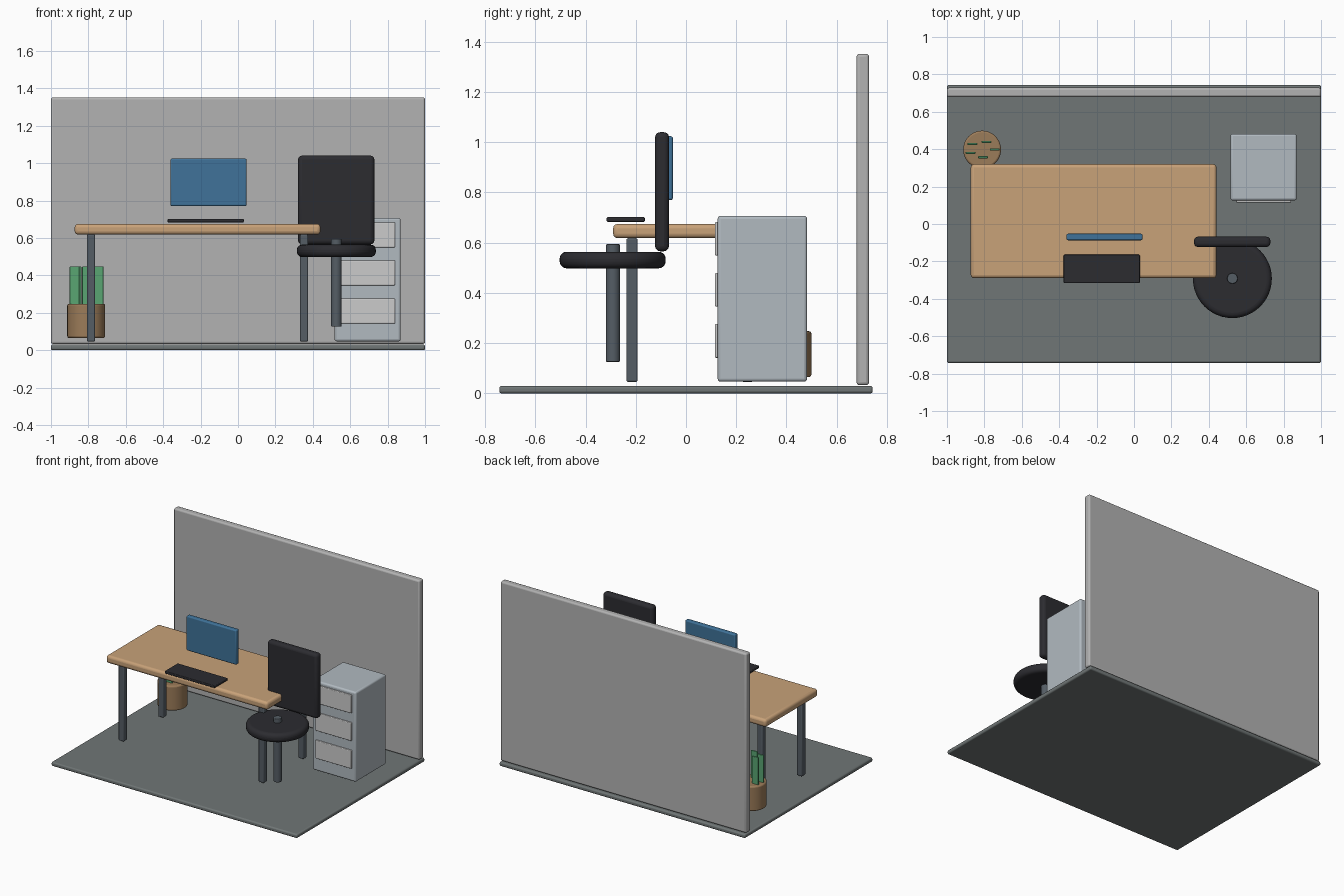
import bpy

if "Cube" in bpy.data.objects:
    bpy.data.objects.remove(bpy.data.objects["Cube"])


def material(name, rgb):
    m = bpy.data.materials.new(name)
    m.diffuse_color = (*rgb, 1)
    m.use_nodes = True
    m.node_tree.nodes["Principled BSDF"].inputs["Base Color"].default_value = m.diffuse_color
    return m


WOOD = material("wood", (0.58, 0.36, 0.19))
CARPET = material("carpet", (0.16, 0.18, 0.18))
STEEL = material("steel", (0.09, 0.11, 0.13))
BLACK = material("black", (0.025, 0.025, 0.03))
BLUE = material("blue", (0.05, 0.17, 0.32))
CABINET = material("cabinet_grey", (0.44, 0.49, 0.53))
FRONT = material("drawer_grey", (0.68, 0.70, 0.67))
CLAY = material("clay", (0.33, 0.20, 0.10))
GREEN = material("green", (0.10, 0.38, 0.17))
WALL = material("wall_grey", (0.45, 0.45, 0.45))


def finish(name, mat, bevel, segments=3):
    ob = bpy.context.object
    ob.name = name
    ob.data.materials.append(mat)
    bpy.ops.object.transform_apply(location=False, rotation=False, scale=True)
    mod = ob.modifiers.new("rounded_edges", 'BEVEL')
    mod.width = bevel
    mod.segments = segments
    mod.limit_method = 'ANGLE'
    bpy.ops.object.shade_smooth_by_angle()
    return ob


def box(name, x, y, z, mat, bevel):
    """Rounded box from (min, max) ranges."""
    bpy.ops.mesh.primitive_cube_add(size=1, location=[(r[0] + r[1]) / 2 for r in (x, y, z)])
    bpy.context.object.scale = [r[1] - r[0] for r in (x, y, z)]
    return finish(name, mat, bevel)


def cylinder(name, x, y, z, radius, mat, bevel, segments=3):
    bpy.ops.mesh.primitive_cylinder_add(vertices=48, radius=radius, depth=z[1] - z[0],
                                        location=(x, y, (z[0] + z[1]) / 2))
    return finish(name, mat, bevel, segments)


# Floor and back partition
box("floor", (-1, 1), (-0.743, 0.743), (0, 0.03), CARPET, 0.01)
box("partition_wall", (-1, 1), (0.679, 0.729), (0.033, 1.352), WALL, 0.012)

# Desk with four legs
box("desk_top", (-0.873, 0.441), (-0.29, 0.32), (0.618, 0.675), WOOD, 0.018)
for side, x in (("left", -0.786), ("right", 0.353)):
    for end, y in (("front", -0.215), ("back", 0.245)):
        box(f"desk_leg_{end}_{side}", (x - 0.022, x + 0.022), (y - 0.022, y + 0.022),
            (0.046, 0.618), STEEL, 0.007)

# Screen and keyboard
box("monitor", (-0.361, 0.046), (-0.087, -0.052), (0.77, 1.024), BLUE, 0.008)
box("keyboard", (-0.376, 0.031), (-0.316, -0.164), (0.683, 0.702), BLACK, 0.005)

# Chair
cylinder("chair_seat", 0.526, -0.292, (0.498, 0.564), 0.211, BLACK, 0.028, 5)
box("chair_back", (0.321, 0.729), (-0.123, -0.068), (0.566, 1.04), BLACK, 0.02)
cylinder("chair_post", 0.526, -0.291, (0.126, 0.594), 0.028, STEEL, 0.004)

# Drawer cabinet
box("cabinet", (0.516, 0.87), (0.126, 0.482), (0.047, 0.707), CABINET, 0.012)
for i, z in enumerate((0.209, 0.413, 0.616)):
    box(f"drawer_front_{i + 1}", (0.546, 0.84), (0.115, 0.138),
        (z - 0.067, z + 0.067), FRONT, 0.005)

# Plant pot with upright leaves
cylinder("plant_pot", -0.812, 0.398, (0.065, 0.248), 0.101, CLAY, 0.01)
leaves = [(-0.864, 0.428), (-0.789, 0.439), (-0.745, 0.398), (-0.874, 0.38), (-0.807, 0.357)]
for i, (x, y) in enumerate(leaves):
    box(f"leaf_{i + 1}", (x - 0.026, x + 0.026), (y - 0.006, y + 0.006),
        (0.22, 0.448), GREEN, 0.004)
